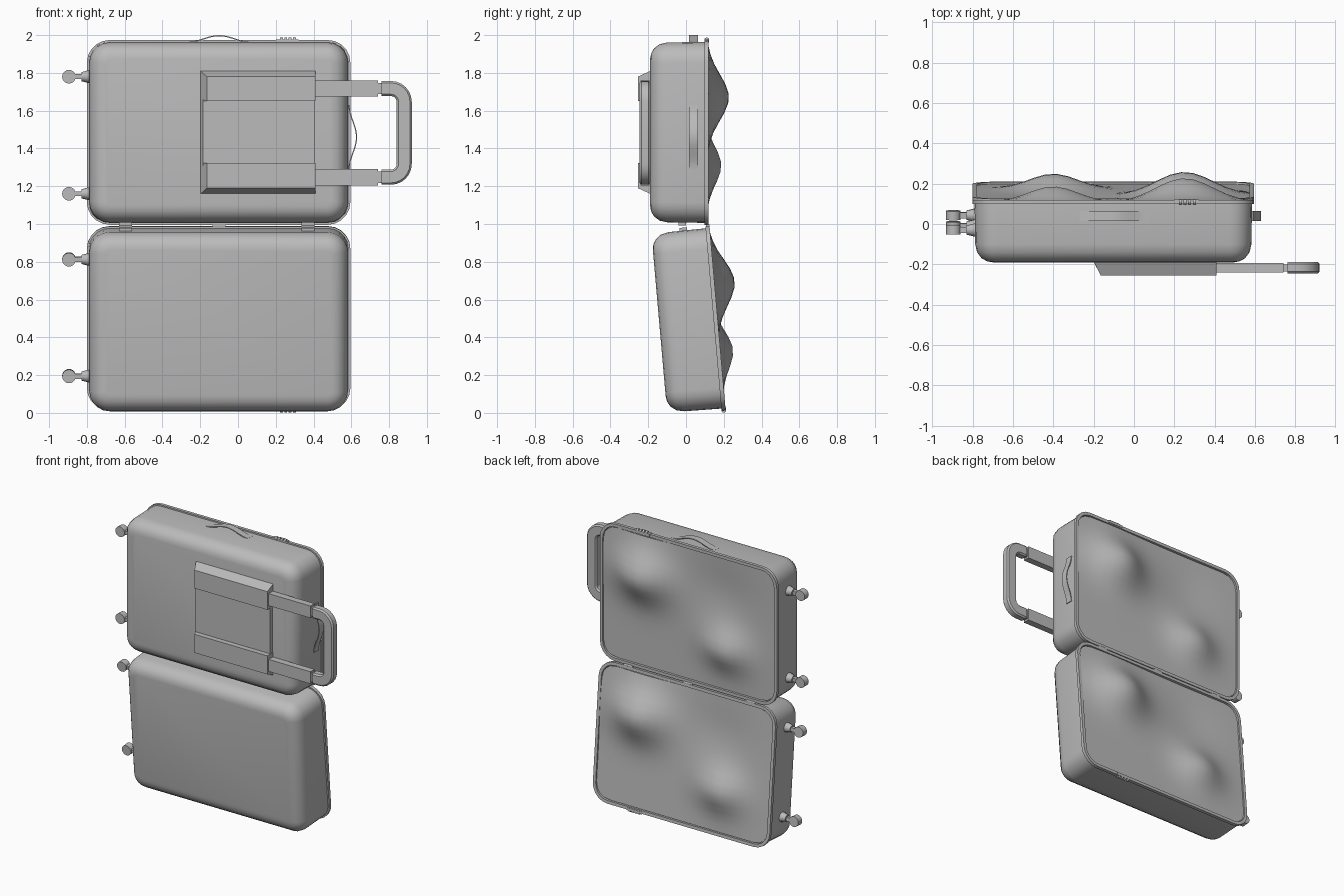
import bpy, bmesh, math
from mathutils import Matrix, Vector

cube = bpy.data.objects.get("Cube")
if cube:
    bpy.data.objects.remove(cube, do_unlink=True)

grey = bpy.data.materials.new("plain grey")
grey.use_nodes = True
grey.diffuse_color = (0.5, 0.5, 0.5, 1)
grey.node_tree.nodes["Principled BSDF"].inputs["Base Color"].default_value = (0.5, 0.5, 0.5, 1)

# Each half is drawn with its rim on y = 0 and its hinge side on z = 0
UPPER = Matrix.Translation((0, 0.12, 1.0))
LOWER = (Matrix.Translation((0, 0.125, 0.985)) @ Matrix.Rotation(math.radians(5), 4, 'X')
         @ Matrix.Scale(-1, 4, (0, 0, 1)))
WORLD = Matrix()
LEFT, RIGHT = -0.80, 0.595


def finish(name, bm, frame, face_back=False):
    bm.transform(frame)
    bmesh.ops.recalc_face_normals(bm, faces=bm.faces)
    if face_back and sum(f.normal.y for f in bm.faces) < 0:
        bmesh.ops.reverse_faces(bm, faces=bm.faces)
    mesh = bpy.data.meshes.new(name)
    bm.to_mesh(mesh)
    bm.free()
    mesh.materials.append(grey)
    obj = bpy.data.objects.new(name, mesh)
    bpy.context.collection.objects.link(obj)
    bpy.ops.object.select_all(action='DESELECT')
    obj.select_set(True)
    bpy.context.view_layer.objects.active = obj
    bpy.ops.object.shade_smooth_by_angle(angle=math.radians(40))
    return obj


def loft(name, rings, frame, cap_start=True, cap_end=True):
    bm = bmesh.new()
    loops = [[bm.verts.new(p) for p in ring] for ring in rings]
    n = len(loops[0])
    for a, b in zip(loops, loops[1:]):
        for i in range(n):
            j = (i + 1) % n
            bm.faces.new((a[i], a[j], b[j], b[i]))
    if cap_start:
        bm.faces.new(loops[0])
    if cap_end:
        bm.faces.new(loops[-1])
    return finish(name, bm, frame)


def box(name, x, y, z, frame=WORLD, left=0, bottom=0, top=0):
    # Box whose front face may be drawn in to slope its sides
    back = [(x[0], y[1], z[0]), (x[1], y[1], z[0]), (x[1], y[1], z[1]), (x[0], y[1], z[1])]
    front = [(x[0] + left, y[0], z[0] + bottom), (x[1], y[0], z[0] + bottom),
             (x[1], y[0], z[1] - top), (x[0] + left, y[0], z[1] - top)]
    return loft(name, [back, front], frame)


def cone(name, centre, axis, r1, r2, depth, sides, frame):
    bm = bmesh.new()
    turn = Vector(axis).to_track_quat('Z', 'Y').to_matrix().to_4x4()
    bmesh.ops.create_cone(bm, cap_ends=True, segments=sides, radius1=r1, radius2=r2,
                          depth=depth, matrix=Matrix.Translation(centre) @ turn)
    return finish(name, bm, frame)


def sweep(name, path, section, y, frame):
    # Carry a (sideways, depth) section along an x-z path
    rings = []
    for i, p in enumerate(path):
        a, b = path[max(i - 1, 0)], path[min(i + 1, len(path) - 1)]
        t = Vector((b[0] - a[0], b[1] - a[1])).normalized()
        rings.append([(p[0] - t.y * s, y + d, p[1] + t.x * s) for s, d in section])
    return loft(name, rings, frame)


def rounded_loop(y, inset, radius=0.12, steps=5):
    r = max(radius - inset, 0.03)
    x0, x1, z0, z1 = LEFT + inset, RIGHT - inset, -0.004 + inset, 0.974 - inset
    pts = []
    for k, (cx, cz) in enumerate([(x1 - r, z1 - r), (x0 + r, z1 - r), (x0 + r, z0 + r), (x1 - r, z0 + r)]):
        for s in range(steps + 1):
            a = math.pi / 2 * (k + s / steps)
            pts.append((cx + r * math.cos(a), y, cz + r * math.sin(a)))
    return pts


def lining(name, frame, flipped):
    # Padded fabric with two soft mounds, trimmed to the rounded opening
    bm = bmesh.new()
    nx, nz, inset, r = 24, 18, 0.022, 0.10
    x0, x1, z0, z1 = LEFT + inset, RIGHT - inset, inset, 0.97 - inset
    rows = []
    for j in range(nz + 1):
        row = []
        for i in range(nx + 1):
            x, z = x0 + (x1 - x0) * i / nx, z0 + (z1 - z0) * j / nz
            cx, cz = min(max(x, x0 + r), x1 - r), min(max(z, z0 + r), z1 - r)
            off = Vector((x - cx, z - cz))
            if off.length > r:
                off *= r / off.length
                x, z = cx + off.x, cz + off.y
            h = 0.97 - z if flipped else z
            big = math.exp(-((x - 0.25) / 0.2) ** 2 - ((h - 0.67) / 0.17) ** 2)
            small = math.exp(-((x + 0.4) / 0.17) ** 2 - ((h - 0.31) / 0.14) ** 2)
            dip = math.exp(-((x + 0.35) / 0.25) ** 2 - ((h - 0.7) / 0.2) ** 2)
            row.append(bm.verts.new((x, -0.01 + 0.118 * big + 0.078 * small - 0.02 * dip, z)))
        rows.append(row)
    for a, b in zip(rows, rows[1:]):
        for i in range(nx):
            bm.faces.new((a[i], a[i + 1], b[i + 1], b[i]))
    finish(name, bm, frame, face_back=True)


# Shell profile as (depth, inset) from the inner lip, round the rim, to the front
PROFILE = [(-0.04, 0.022), (0, 0.022), (0, 0), (-0.022, 0), (-0.022, 0.01), (-0.22, 0.013),
           (-0.26, 0.022), (-0.29, 0.045), (-0.305, 0.072), (-0.31, 0.1)]

for side, frame in (("upper", UPPER), ("lower", LOWER)):
    loft(side + "_shell", [rounded_loop(y, i) for y, i in PROFILE], frame, cap_start=False)
    lining(side + "_lining", frame, side == "lower")

    # Wheels on the left-hand end
    for n, z in enumerate((0.16, 0.78)):
        tag = f"{side}_wheel_{n + 1}"
        cone(tag, (-0.895, -0.15, z), (0, 1, 0), 0.036, 0.036, 0.045, 20, frame)
        box(tag + "_arm", (-0.875, -0.815), (-0.165, -0.135), (z - 0.013, z + 0.013), frame)
        cone(tag + "_mount", (-0.806, -0.15, z), (-1, 0, 0), 0.036, 0.024, 0.046, 10, frame)

    # Combination lock on the opening edge
    box(side + "_lock", (0.2, 0.32), (-0.022, 0.003), (0.96, 0.977), frame)
    for n in range(4):
        cone(f"{side}_lock_dial_{n + 1}", (0.23 + 0.023 * n, -0.01, 0.974), (1, 0, 0),
             0.013, 0.013, 0.015, 12, frame)

    # Small feet on the hinge side
    for n, x in enumerate((-0.595, 0.37)):
        box(f"{side}_foot_{n + 1}", (x - 0.035, x + 0.035), (-0.16, -0.12), (-0.008, 0.02), frame)

# Hinge between the halves
for n, x in enumerate((-0.595, -0.1, 0.37)):
    cone(f"hinge_{n + 1}", (x, 0.115, 0.992), (1, 0, 0), 0.01, 0.01, 0.07, 10, WORLD)

# Carry straps on the top and the right-hand end of the upper half
STRAP = [(-0.003, -0.024), (0.003, -0.024), (0.003, 0.024), (-0.003, 0.024)]
arch = []
for k in range(17):
    s = -1 + k / 8
    arch.append((0.17 * s, 0.036 * math.cos(math.pi / 2 * s) ** 2))
sweep("top_strap", [(-0.1 + s, 1.961 + h) for s, h in arch], STRAP, 0.04, WORLD)
sweep("end_strap", [(0.588 + h * 1.1, 1.46 + s) for s, h in arch], STRAP, 0.04, WORLD)

# Telescopic handle housing
box("handle_panel", (-0.2, 0.405), (-0.218, -0.185), (1.31, 1.66), left=0.015)
box("upper_rail", (-0.2, 0.41), (-0.255, -0.185), (1.65, 1.812), left=0.035, top=0.032)
box("lower_rail", (-0.2, 0.41), (-0.255, -0.185), (1.158, 1.322), left=0.035, bottom=0.032)

# Handle arms and necks
for side, z in (("upper", 1.717), ("lower", 1.248)):
    box(side + "_arm", (0.35, 0.74), (-0.24, -0.193), (z - 0.043, z + 0.043))
    box(side + "_neck", (0.73, 0.77), (-0.235, -0.2), (z - 0.03, z + 0.03))

# U-shaped grip with chamfered section
w, d, c = 0.04, 0.029, 0.01
GRIP = [(-w + c, -d), (w - c, -d), (w, -d + c), (w, d - c), (w - c, d), (-w + c, d), (-w, d - c), (-w, -d + c)]
path = [(0.76, 1.248)]
for cz, start in ((1.318, -90), (1.647, 0)):
    for k in range(7):
        a = math.radians(start + 15 * k)
        path.append((0.81 + 0.07 * math.cos(a), cz + 0.07 * math.sin(a)))
path.append((0.76, 1.717))
sweep("grip", path, GRIP, -0.217, WORLD)
